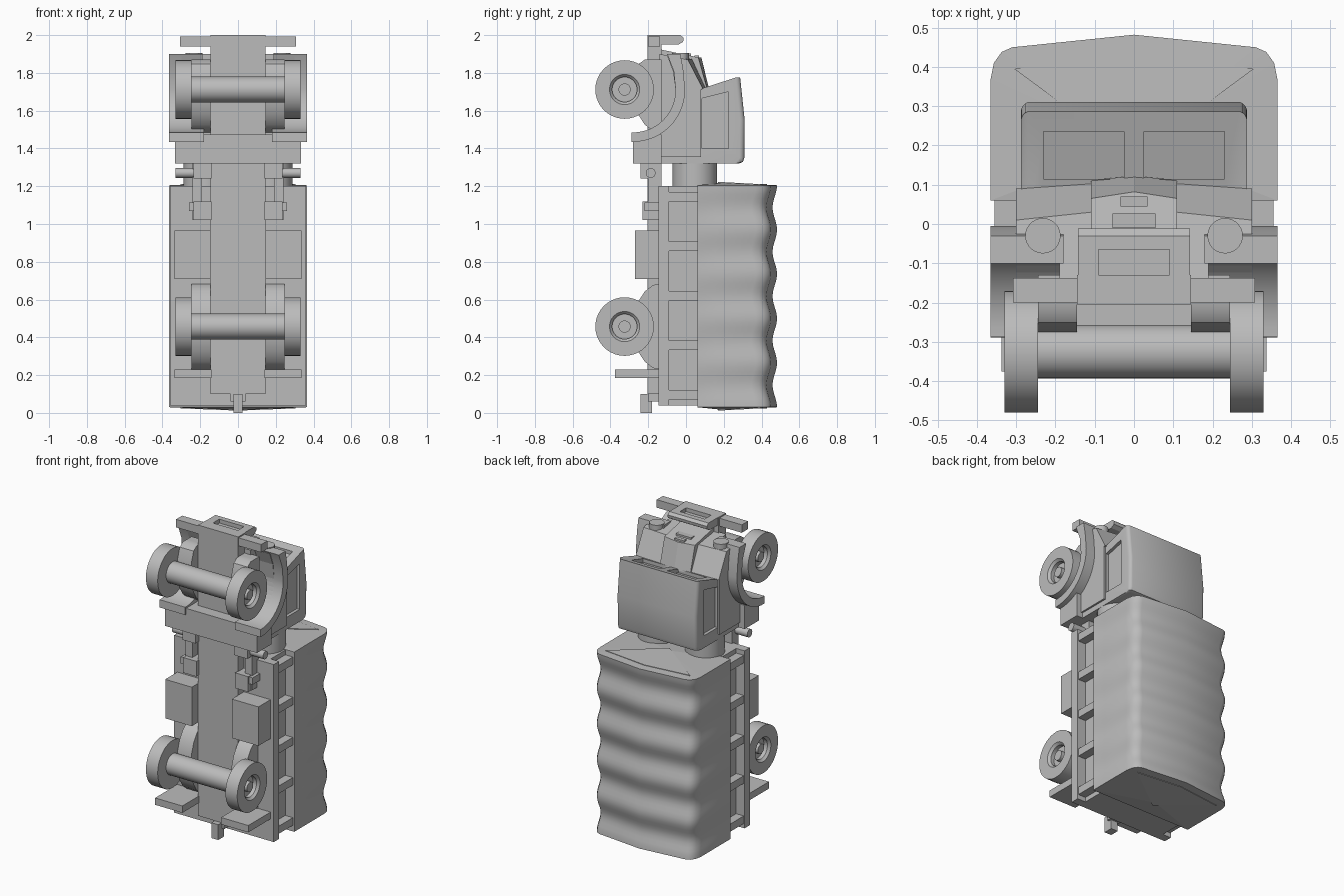
import bpy, bmesh
from math import sin, cos, pi, radians
from mathutils import Vector

if "Cube" in bpy.data.objects:
    bpy.data.objects.remove(bpy.data.objects["Cube"])

grey = bpy.data.materials.new("plain_grey")
grey.use_nodes = True
grey.diffuse_color = (0.5, 0.5, 0.5, 1)
grey.node_tree.nodes["Principled BSDF"].inputs["Base Color"].default_value = (0.5, 0.5, 0.5, 1)
SIDES = (("left", 1), ("right", -1))


def loft(name, rings, smooth=False):
    """Skin equal-sized rings of points and cap both ends."""
    bm = bmesh.new()
    rows = [[bm.verts.new(p) for p in ring] for ring in rings]
    n = len(rows[0])
    for a, b in zip(rows, rows[1:]):
        for i in range(n):
            j = (i + 1) % n
            bm.faces.new((a[i], a[j], b[j], b[i]))
    bm.faces.new(rows[0])
    bm.faces.new(rows[-1])
    bmesh.ops.recalc_face_normals(bm, faces=bm.faces)
    mesh = bpy.data.meshes.new(name)
    bm.to_mesh(mesh)
    bm.free()
    ob = bpy.data.objects.new(name, mesh)
    bpy.context.collection.objects.link(ob)
    mesh.materials.append(grey)
    if smooth:
        bpy.ops.object.select_all(action="DESELECT")
        ob.select_set(True)
        bpy.context.view_layer.objects.active = ob
        bpy.ops.object.shade_smooth_by_angle(angle=radians(35))
    return ob


def prism(name, x0, x1, profile, smooth=False):
    """Extrude a (y, z) profile across x."""
    return loft(name, [[(x, y, z) for y, z in profile] for x in (x0, x1)], smooth)


def box(name, x, y, z):
    return prism(name, x[0], x[1], [(y[0], z[0]), (y[1], z[0]), (y[1], z[1]), (y[0], z[1])])


def pair(name, x, y, z):
    for side, s in SIDES:
        box(f"{side}_{name}", (s * x[0], s * x[1]), y, z)


def lathe(name, centre, profile, axis="X", segments=40):
    """Turn an (offset, radius) profile around an axis."""
    rings = []
    for d, r in profile:
        ring = []
        for k in range(segments):
            a = 2 * pi * k / segments
            u, v = r * cos(a), r * sin(a)
            ring.append(Vector(centre) + Vector((d, u, v) if axis == "X" else (u, v, d)))
        rings.append(ring)
    return loft(name, rings, True)


def cut(target, cutter):
    mod = target.modifiers.new("Cut", "BOOLEAN")
    mod.operation, mod.object, mod.solver = "DIFFERENCE", cutter, "EXACT"
    bpy.context.view_layer.objects.active = target
    bpy.ops.object.modifier_apply(modifier=mod.name)
    bpy.data.objects.remove(cutter)


# Canvas cover with sagging bays between its hoops
half = [(0.365, 0.06), (0.365, 0.16), (0.365, 0.37), (0.357, 0.41), (0.337, 0.438), (0.31, 0.45)]
section = half + [(0, 0.482)] + [(-x, y) for x, y in reversed(half)]
rings = []
for k in range(51):
    t = k / 50
    dip = 0.024 * sin(5 * pi * t) ** 2
    ring = []
    for x, y in section:
        fall = dip * min(1, (y - 0.06) / 0.3)
        bulge = 0.5 * dip * min(1, (y - 0.06) / 0.1)
        ring.append((x * (1 - bulge / 0.365), y - fall, 0.03 + 1.175 * t))
    rings.append(ring)
loft("canvas_cover", rings, True)

# Shallow pointed end panels with a triangular flap on each
flap = [(-0.305, 0.395, 0.006), (0, 0.43, 0.006), (0.305, 0.395, 0.006), (0, 0.17, 0.018)]
for label, z, s in (("rear", 0.03, -1), ("front", 1.205, 1)):
    panel = [[(x * k, 0.2 + (y - 0.2) * k, z + s * d) for x, y in section]
             for k, d in ((1, 0), (0.03, 0.014))]
    loft(f"{label}_canvas_end", panel)
    loft(f"{label}_canvas_flap", [[(x, y, z + s * d * k) for x, y, d in flap] for k in (0, 1)])

# Cargo bed with side brackets
box("bed_core", (-0.3, 0.3), (-0.1, 0.07), (0.04, 1.2))
box("bed_underplate", (-0.36, 0.36), (-0.145, -0.09), (0.04, 1.2))
for i in range(5):
    z = 0.07 + i * 0.2625
    pair(f"bed_bracket_{i + 1}", (0.29, 0.355), (-0.1, 0.065), (z, z + 0.05))

# Chassis and underside fittings
box("chassis_frame", (-0.145, 0.145), (-0.205, -0.13), (0.1, 2.0))
box("tow_hook", (-0.025, 0.025), (-0.24, -0.18), (0, 0.1))
box("tow_mount", (-0.04, 0.04), (-0.2, -0.14), (0.06, 0.11))
pair("frame_rail", (0.14, 0.235), (-0.24, -0.13), (1.24, 1.32))
pair("frame_block", (0.14, 0.235), (-0.23, -0.14), (1.02, 1.12))
pair("frame_bracket", (0.14, 0.26), (-0.22, -0.14), (1.07, 1.115))
pair("frame_outrigger", (0.19, 0.24), (-0.2, -0.13), (1.02, 1.32))
pair("fuel_tank", (0.145, 0.337), (-0.27, -0.14), (0.71, 0.965))
pair("rear_bumper", (0.14, 0.337), (-0.375, -0.14), (0.185, 0.23))
for side, s in SIDES:
    lathe(f"{side}_exhaust", (s * 0.28, -0.187, 1.27), [(-0.05, 0.026), (0.05, 0.026)], segments=20)
    lathe(f"{side}_spare_drum", (s * 0.17, 0.047, 1.26), [(-0.07, 0.118), (0.07, 0.118)], "Z")

# Wheels, axles and springs
tyre = [(0, 0.05), (0, 0.155), (0.085, 0.155), (0.085, 0.08), (0.07, 0.066),
        (0.045, 0.066), (0.045, 0.032), (0.07, 0.032)]
for label, z in (("rear", 0.457), ("front", 1.712)):
    lathe(f"{label}_axle", (0, -0.325, z), [(-0.25, 0.068), (0.25, 0.068)])
    for side, s in SIDES:
        lathe(f"{label}_{side}_wheel", (s * 0.245, -0.325, z), [(s * d, r) for d, r in tyre])
        arc = [(-0.13 - 0.15 * sin(pi * k / 10), min(1.87, z - 0.23 * cos(pi * k / 10)))
               for k in range(11)]
        prism(f"{label}_{side}_spring", s * 0.145, s * 0.245, arc, True)

# Cab with rounded roof sides and recessed windows
profile = [(-0.14, 1.32), (0.28, 1.32), (0.302, 1.328), (0.31, 1.35),
           (0.312, 1.55), (0.288, 1.775), (0, 1.69), (-0.14, 1.69)]
round_off = []
for k in range(-5, 6):
    a = pi * abs(k) / 10
    x = 0.262 + 0.026 * sin(a)
    if k:
        round_off.append(((x if k > 0 else -x), 0.026 * (1 - cos(a))))
cab = loft("cab", [[(x, y - drop if y > 0.25 else y, z) for y, z in profile]
                   for x, drop in round_off], True)
for s in (1, -1):
    cut(cab, prism("pane_cutter", s * 0.025, s * 0.23,
                   [(0.115, 1.7), (0.235, 1.736), (0.235, 1.85), (0.115, 1.85)]))
    cut(cab, prism("door_cutter", s * 0.268, s * 0.5,
                   [(0.085, 1.4), (0.225, 1.4), (0.225, 1.7), (0.085, 1.665)]))
lower_body = prism("cab_lower_body", -0.3, 0.3,
                   [(-0.14, 1.355), (0.08, 1.355), (0.08, 1.715), (-0.14, 1.715)])
box("cab_step", (-0.333, 0.333), (-0.28, -0.13), (1.32, 1.475))


# Hood, lofted from the windscreen to the sloping nose
def hood(name, back, front):
    return loft(name, [pts + [(-x, y, z) for x, y, z in reversed(pts) if x]
                       for pts in (back, front)])


hood_shell = hood("hood",
                  [(0.3, -0.14, 1.66), (0.3, 0.09, 1.715), (0.11, 0.105, 1.715), (0, 0.11, 1.715)],
                  [(0.3, -0.14, 1.9), (0.3, 0.01, 1.87), (0.11, 0.03, 1.875), (0, 0.04, 1.875)])
hood("hood_centre", [(0.11, -0.14, 1.7), (0.11, 0.112, 1.715), (0, 0.122, 1.715)],
     [(0.11, -0.14, 1.925), (0.11, 0.065, 1.882), (0, 0.082, 1.88)])
box("nose_badge_plate", (-0.035, 0.035), (0.045, 0.07), (1.87, 1.893))
box("hood_latch", (-0.055, 0.055), (-0.01, 0.027), (1.88, 1.902))


# Fenders: quarter arch behind the wheel, then a straight run to a flat front
def arch(r):
    return [(-0.28 + r * cos(a), 1.71 + r * sin(a))
            for a in (radians(-92 * k / 14) for k in range(15))]


front_edge = [(-0.015, 1.82), (-0.03, 1.9), (-0.1, 1.9), (-0.065, 1.81)]
well = arch(0.225) + [(-0.34, 1.485), (-0.34, 1.95), (-0.104, 1.95), (-0.104, 1.9), (-0.069, 1.81)]
for side, s in SIDES:
    for body in (cab, lower_body, hood_shell):
        cut(body, prism("well_cutter", s * 0.19, s * 0.4, well))
    prism(f"{side}_fender", s * 0.18, s * 0.365, arch(0.275)[::-1] + front_edge + arch(0.225), True)
    lathe(f"{side}_headlight", (s * 0.232, -0.03, 1.87), [(0, 0.045), (0.036, 0.045)], "Z", 28)

# Front bumper and winch plate with its opening
box("front_bumper", (-0.308, 0.308), (-0.2, -0.137), (1.94, 1.992))
plate = prism("winch_plate", -0.142, 0.142, [(-0.19, 1.95), (-0.04, 1.95), (-0.015, 1.965),
                                             (-0.012, 1.985), (-0.03, 2.0), (-0.19, 2.0)])
cut(plate, box("slot_cutter", (-0.09, 0.09), (-0.135, -0.065), (1.975, 2.05)))
